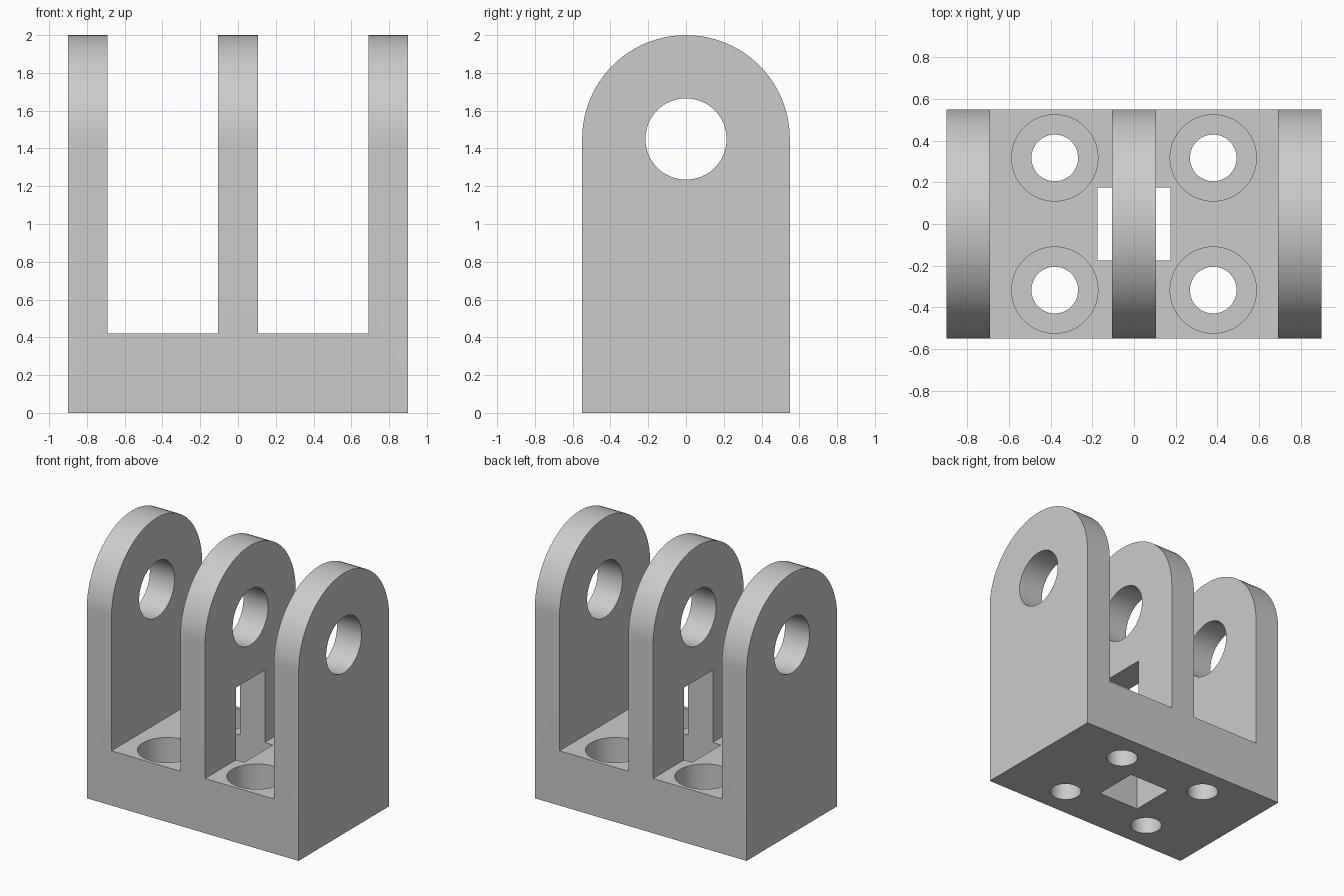
import bpy, math
from mathutils import Matrix

if "Cube" in bpy.data.objects:
    bpy.data.objects.remove(bpy.data.objects["Cube"])

grey = bpy.data.materials.new("light grey")
grey.diffuse_color = (0.6, 0.6, 0.6, 1)
grey.use_nodes = True
grey.node_tree.nodes["Principled BSDF"].inputs["Base Color"].default_value = grey.diffuse_color

WIDTH, R, AXIS_Z, BASE_Z = 1.8, 0.55, 1.45, 0.42


def extruded(name, profile, length):
    """Solid from a (y, z) profile, extruded along x about the centre."""
    n = len(profile)
    verts = [(s * length / 2, y, z) for s in (-1, 1) for y, z in profile]
    faces = [tuple(range(n))[::-1], tuple(range(n, 2 * n))]
    faces += [(i, (i + 1) % n, n + (i + 1) % n, n + i) for i in range(n)]
    mesh = bpy.data.meshes.new(name)
    mesh.from_pydata(verts, [], faces)
    obj = bpy.data.objects.new(name, mesh)
    bpy.context.collection.objects.link(obj)
    return obj


def box(name, x0, x1, y0, y1, z0, z1):
    bpy.ops.mesh.primitive_cube_add(size=1)
    obj = bpy.context.object
    obj.name = name
    obj.data.transform(Matrix.Translation(((x0 + x1) / 2, (y0 + y1) / 2, (z0 + z1) / 2))
                       @ Matrix.Diagonal((x1 - x0, y1 - y0, z1 - z0, 1)))
    return obj


def rod(name, radius, length, location, rotation=(0, 0, 0)):
    bpy.ops.mesh.primitive_cylinder_add(vertices=64, radius=radius, depth=length,
                                        location=location, rotation=rotation)
    bpy.context.object.name = name
    return bpy.context.object


# Bracket body: rounded side outline across the full width
arc = [(R * math.cos(a), AXIS_Z + R * math.sin(a))
       for a in (math.pi * i / 48 for i in range(49))]
body = extruded("clevis_bracket", [(-R, 0), (R, 0)] + arc, WIDTH)
body.data.materials.append(grey)

# Pin hole through all three lugs, and the square slot up into the middle lug
cutters = [rod("pin_hole_cutter", 0.215, 3, (0, 0, AXIS_Z), (0, math.pi / 2, 0)),
           box("slot_cutter", -0.175, 0.175, -0.175, 0.175, -0.2, 0.975)]

# Gaps between the lugs, and counterbored bolt holes
for sx in (-1, 1):
    x0, x1 = sorted((sx * 0.105, sx * 0.69))
    cutters.append(box("gap_cutter", x0, x1, -1, 1, BASE_Z, 3))
    for sy in (-1, 1):
        x, y = sx * 0.38, sy * 0.317
        cutters.append(rod("bolt_hole_cutter", 0.112, 1, (x, y, 0)))
        cutters.append(rod("counterbore_cutter", 0.207, 0.3, (x, y, 0.36)))

# Cut everything out of the body
for cutter in cutters:
    cutter.hide_render = True
    mod = body.modifiers.new(cutter.name, 'BOOLEAN')
    mod.operation, mod.solver, mod.object = 'DIFFERENCE', 'EXACT', cutter

bpy.ops.object.select_all(action='DESELECT')
bpy.context.view_layer.objects.active = body
body.select_set(True)
for mod in list(body.modifiers):
    bpy.ops.object.modifier_apply(modifier=mod.name)
for cutter in cutters:
    bpy.data.objects.remove(cutter)
bpy.ops.object.shade_smooth_by_angle(angle=math.radians(30))
